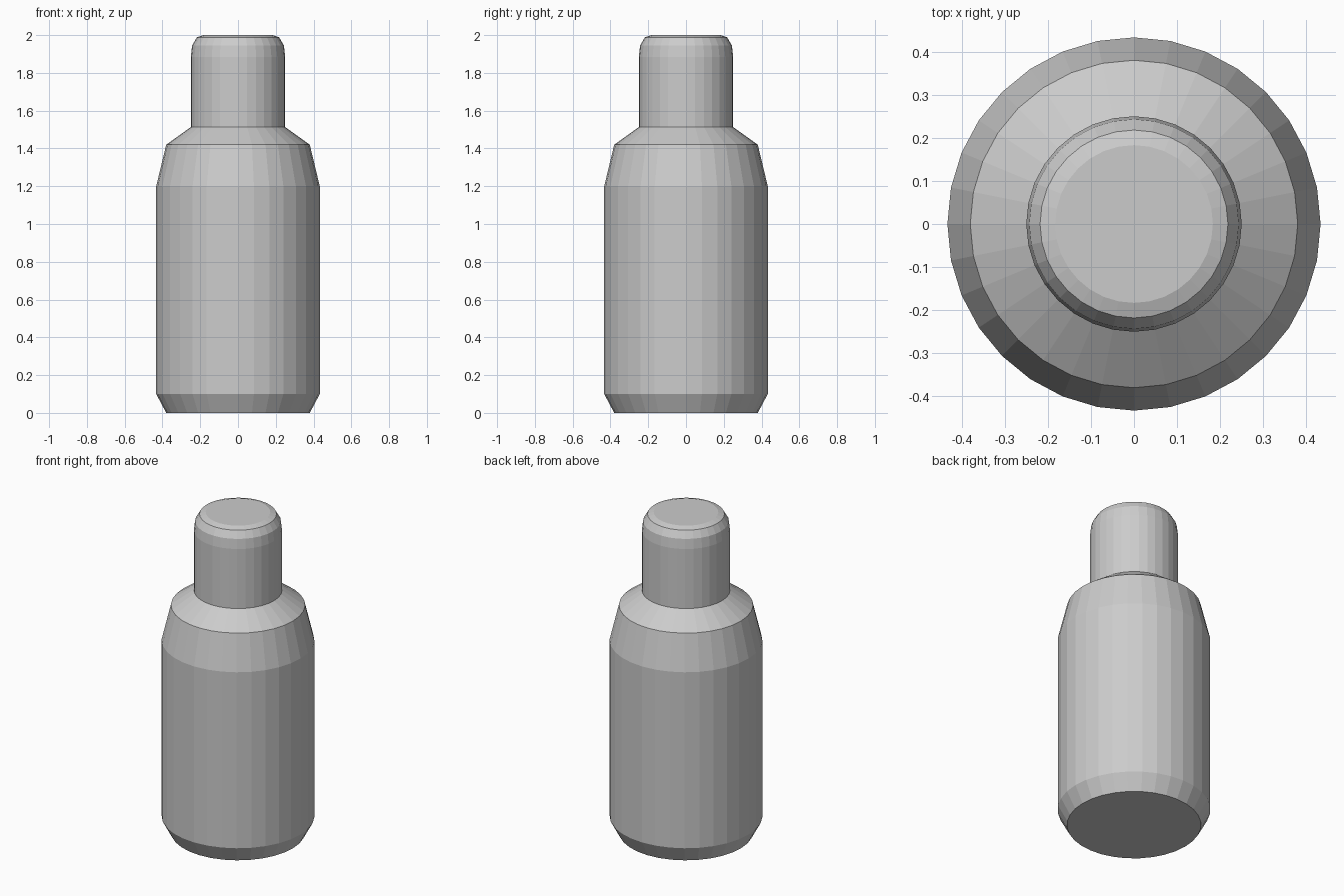
import bpy, bmesh
from math import cos, sin, tau

if "Cube" in bpy.data.objects:
    bpy.data.objects.remove(bpy.data.objects["Cube"])

SIDES = 32


def lathe(name, profile, cap_bottom=False, cap_top=False):
    """Revolve (radius, z) points around the z axis with flat faces."""
    bm = bmesh.new()
    rings = [[bm.verts.new((r * cos(tau * i / SIDES), r * sin(tau * i / SIDES), z))
              for i in range(SIDES)] for r, z in profile]
    for low, high in zip(rings, rings[1:]):
        for i in range(SIDES):
            j = (i + 1) % SIDES
            bm.faces.new((low[i], low[j], high[j], high[i]))
    if cap_bottom:
        bm.faces.new(rings[0][::-1])
    if cap_top:
        bm.faces.new(rings[-1])
    mesh = bpy.data.meshes.new(name)
    bm.to_mesh(mesh)
    bm.free()
    obj = bpy.data.objects.new(name, mesh)
    bpy.context.collection.objects.link(obj)
    return obj


# Bottle body: chamfered foot, straight wall, tapered shoulder
lathe("bottle_body", [(0.38, 0), (0.433, 0.1), (0.433, 1.2), (0.38, 1.42), (0.25, 1.513)],
      cap_bottom=True)

# Cap: straight wall with a rounded top edge
lathe("bottle_cap", [(0.25, 1.513), (0.25, 1.885), (0.243, 1.945), (0.218, 1.988), (0.183, 2.0)],
      cap_top=True)
